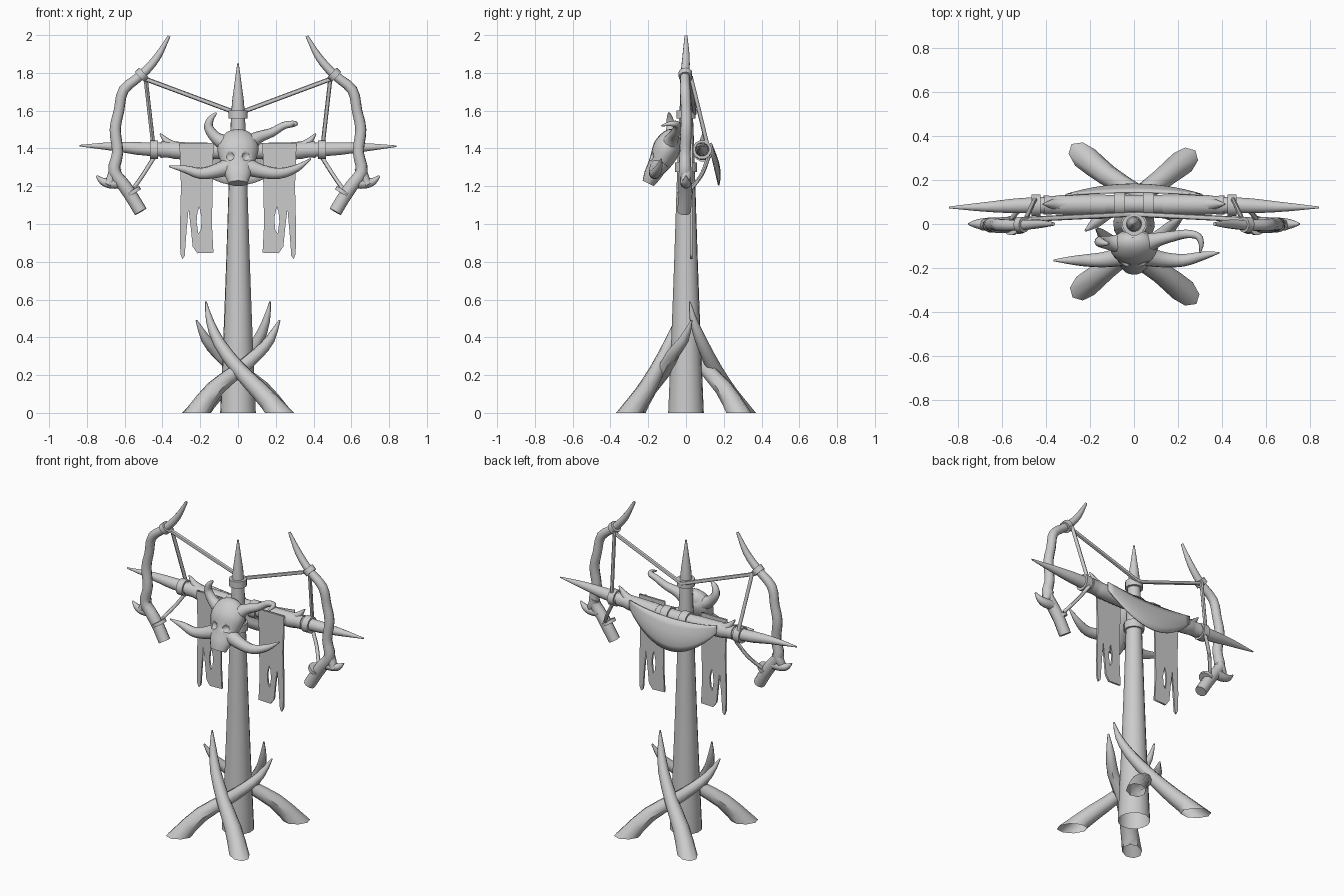
import bpy, bmesh, math
from mathutils import Vector

if "Cube" in bpy.data.objects:
    bpy.data.objects.remove(bpy.data.objects["Cube"])


def finish(name, bm):
    bmesh.ops.recalc_face_normals(bm, faces=bm.faces)
    me = bpy.data.meshes.new(name)
    bm.to_mesh(me)
    bm.free()
    ob = bpy.data.objects.new(name, me)
    bpy.context.collection.objects.link(ob)
    bpy.context.view_layer.objects.active = ob
    ob.select_set(True)
    bpy.ops.object.shade_smooth_by_angle(angle=math.radians(45))
    ob.select_set(False)
    return ob


def smooth_path(pts, sub):
    # Catmull-Rom through (x, y, z, radius) points
    p = [Vector(q) for q in pts]
    if len(p) < 3 or sub < 2:
        return p
    e = [2 * p[0] - p[1]] + p + [2 * p[-1] - p[-2]]
    out = []
    for i in range(1, len(e) - 2):
        a, b, c, d = e[i - 1:i + 3]
        for k in range(sub):
            t = k / sub
            out.append(0.5 * (2 * b + (c - a) * t + (2 * a - 5 * b + 4 * c - d) * t * t
                              + (3 * b - a - 3 * c + d) * t ** 3))
    return out + [p[-1]]


def tube(name, pts, sides=10, sub=3, grounded=False, stretch=1.0):
    path = smooth_path(pts, sub)
    pos = [p.to_3d() for p in path]
    bm = bmesh.new()
    rings, n = [], None
    for i, c in enumerate(pos):
        t = (pos[min(i + 1, len(pos) - 1)] - pos[max(i - 1, 0)]).normalized()
        if n is None:
            n = t.orthogonal()
        n = (n - t * n.dot(t)).normalized()
        b = t.cross(n)
        ring = []
        for k in range(sides):
            a = 2 * math.pi * k / sides
            v = c + max(path[i][3], 0.003) * (math.cos(a) * n + math.sin(a) * b)
            if grounded and i == 0:
                v -= t * (v.z / t.z)
            v.x *= stretch
            ring.append(bm.verts.new(v))
        rings.append(ring)
    for r, s in zip(rings, rings[1:]):
        for k in range(sides):
            j = (k + 1) % sides
            bm.faces.new((r[k], r[j], s[j], s[k]))
    if not grounded:
        bm.faces.new(rings[0])
    bm.faces.new(rings[-1])
    return finish(name, bm)


def band(name, c, axis, r, half):
    c, a = Vector(c), Vector(axis).normalized() * half
    return tube(name, [(*(c - a), r), (*(c + a), r)], 12)


def flip(pts, s):
    return [(p[0] * s, *p[1:]) for p in pts]


# central pole with pointed top
tube("pole", [(0, 0, 0, .095), (0, 0, .4, .078), (0, 0, .8, .063), (0, 0, 1.2, .05), (0, 0, 1.58, .037),
              (0, 0, 1.72, .022), (0, 0, 1.85, .004)], 14, 2, grounded=True)
band("pole_top_band", (0, 0, 1.58), (0, 0, 1), .053, .022)
band("pole_lower_band", (0, 0, 1.3), (0, 0, 1), .06, .025)

# crossbar lashed behind the pole
tube("crossbar", [(-.84, .075, 1.415, .004), (-.65, .078, 1.41, .025), (-.45, .085, 1.395, .038),
                  (0, .09, 1.385, .044), (.45, .085, 1.395, .038), (.65, .078, 1.405, .025),
                  (.84, .075, 1.412, .004)], 12)

# crossed tusks at the foot, paired by half turns
long_tusk = [(.22, -.30, 0, .058), (.12, -.22, .11, .05), (0, -.15, .235, .04),
             (-.1, -.085, .37, .032), (-.15, -.04, .49, .02), (-.17, -.02, .59, .004)]
short_tusk = [(-.22, -.28, 0, .058), (-.12, -.2, .13, .048), (0, -.115, .225, .04),
              (.1, -.07, .31, .034), (.17, -.01, .39, .026), (.22, .03, .49, .005)]
for s, side in ((1, "front"), (-1, "back")):
    for label, path in (("long", long_tusk), ("short", short_tusk)):
        tube(f"{side}_{label}_tusk", [(x * s, y * s, z, r) for x, y, z, r in path], 8, 2, grounded=True)

# antlers, ropes, bindings and cloth on both sides
for s, side in ((-1, "left"), (1, "right")):
    tube(side + "_antler", flip([(.365, 0, 1.995, .008), (.43, 0, 1.88, .02), (.51, -.005, 1.79, .024),
                                 (.605, -.005, 1.71, .028), (.63, 0, 1.6, .028), (.65, 0, 1.5, .03),
                                 (.637, -.005, 1.38, .03), (.655, -.005, 1.28, .033),
                                 (.60, -.005, 1.20, .036), (.56, -.005, 1.14, .036),
                                 (.515, -.01, 1.065, .036)], s))
    tube(side + "_antler_tine", flip([(.61, 0, 1.22, .03), (.67, 0, 1.215, .028), (.715, 0, 1.225, .02),
                                      (.75, 0, 1.255, .005)], s), 8)
    tube(side + "_antler_spur", flip([(.645, 0, 1.3, .03), (.665, 0, 1.25, .028), (.69, -.01, 1.205, .02)], s), 8)
    band(side + "_antler_top_band", (.51 * s, -.003, 1.79), (.09 * s, 0, -.085), .036, .017)
    band(side + "_antler_low_band", (.555 * s, -.007, 1.145 + .025), (.05 * s, 0, .08), .044, .01)
    band(side + "_bar_band", (.445 * s, .085, 1.393), (1, 0, 0), .051, .021)
    band(side + "_lashing", (.065 * s, .09, 1.385), (1, 0, 0), .055, .025)
    tube(side + "_long_rope", flip([(.51, .02, 1.775, .012), (0, .045, 1.585, .012)], s), 8)
    tube(side + "_upper_rope", flip([(.49, .025, 1.78, .011), (.45, .11, 1.43, .011)], s), 8)
    tube(side + "_lower_rope", flip([(.44, .12, 1.36, .011), (.5, .085, 1.265, .011), (.555, .025, 1.185, .011)], s), 8)
    tube(side + "_cloth_wrap", flip([(.13, .088, 1.384, .047), (.31, .087, 1.388, .047),
                                     (.36, .086, 1.392, .043), (.41, .086, 1.394, .045)], s), 12)
    tube(side + "_cloth_tail", flip([(.31, .09, 1.40, .034), (.36, .09, 1.42, .026), (.412, .09, 1.478, .004)], s), 8)

    # hanging torn strip with a hole, from a filled outline
    outline = [(.13, 1.43), (.31, 1.43), (.302, 1.2), (.308, .95), (.305, .84), (.295, .815), (.282, .83),
               (.275, .93), (.262, 1.08), (.25, .98), (.24, .88), (.215, .845), (.13, .848), (.138, 1.0), (.134, 1.2)]
    hole = [(.205, 1.09), (.192, 1.03), (.197, .97), (.21, .95), (.219, 1.01), (.215, 1.06)]
    cu = bpy.data.curves.new(side + "_strip", 'CURVE')
    cu.dimensions, cu.fill_mode, cu.extrude = '2D', 'BOTH', .006
    for loop in (outline, hole):
        sp = cu.splines.new('POLY')
        sp.points.add(len(loop) - 1)
        for pt, (x, z) in zip(sp.points, loop):
            pt.co = (x * s, z, 0, 1)
        sp.use_cyclic_u = True
    strip = bpy.data.objects.new(side + "_hanging_strip", cu)
    strip.rotation_euler.x = math.pi / 2
    strip.location.y = .028
    bpy.context.collection.objects.link(strip)

# sagging cloth behind the crossbar
bm = bmesh.new()
NU, NV = 16, 5
grid = []
for i in range(NU + 1):
    u = 2 * i / NU - 1
    w = 1 - u * u
    grid.append([bm.verts.new((.31 * u, .132 + w * (.012 + .036 * math.sin(v / NV * 2.2)),
                               1.43 - .03 * w - v / NV * (.05 + .145 * w))) for v in range(NV + 1)])
for a, b in zip(grid, grid[1:]):
    for v in range(NV):
        bm.faces.new((a[v], a[v + 1], b[v + 1], b[v]))
drape = finish("back_drape", bm)
mod = drape.modifiers.new("thickness", 'SOLIDIFY')
mod.thickness, mod.offset = .008, 0

# skull: stretched tube running from crown to muzzle, with carved sockets
skull = tube("skull", [(0, -.045, 1.475, .03), (0, -.07, 1.455, .058), (0, -.1, 1.405, .073),
                       (0, -.125, 1.35, .066), (0, -.155, 1.3, .052), (0, -.18, 1.255, .045),
                       (0, -.2, 1.215, .033)], 16, 3, stretch=1.5)
for name, x, y, z, r in (("left_socket", -.045, -.192, 1.36, .026), ("right_socket", .045, -.192, 1.36, .026),
                         ("nose_hole", 0, -.218, 1.325, .018)):
    bm = bmesh.new()
    bmesh.ops.create_icosphere(bm, subdivisions=2, radius=r)
    bmesh.ops.translate(bm, verts=bm.verts, vec=(x, y, z))
    cutter = finish(name + "_cutter", bm)
    cutter.hide_render = True
    cutter.hide_set(True)
    cut = skull.modifiers.new(name, 'BOOLEAN')
    cut.operation, cut.object = 'DIFFERENCE', cutter

# horns of the skull
tube("right_side_horn", [(.03, -.14, 1.31, .05), (.12, -.16, 1.28, .037), (.22, -.165, 1.268, .029),
                         (.31, -.145, 1.295, .02), (.385, -.13, 1.345, .004)])
tube("left_side_horn", [(-.03, -.14, 1.31, .05), (-.12, -.16, 1.28, .037), (-.2, -.165, 1.268, .03),
                        (-.28, -.165, 1.29, .02), (-.365, -.165, 1.305, .004)])
tube("left_top_horn", [(-.05, -.09, 1.42, .05), (-.115, -.085, 1.455, .032), (-.155, -.08, 1.51, .025),
                       (-.145, -.085, 1.555, .018), (-.115, -.09, 1.588, .006)])
tube("right_top_horn", [(.05, -.09, 1.42, .05), (.11, -.07, 1.46, .032), (.18, -.055, 1.485, .024),
                        (.24, -.045, 1.52, .02), (.29, -.055, 1.53, .017), (.305, -.09, 1.53, .012),
                        (.3, -.13, 1.52, .004)])
